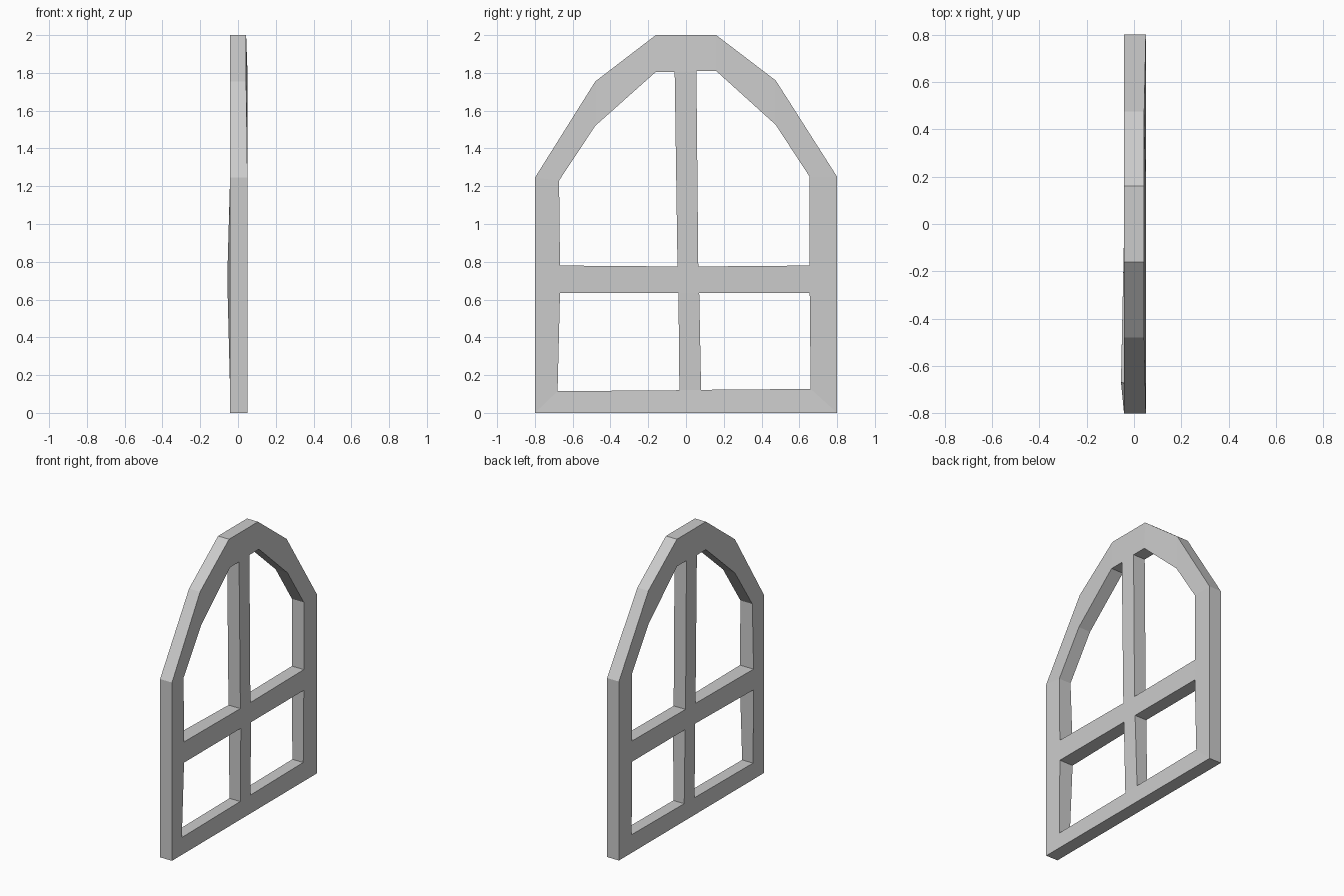
import bpy, bmesh

if "Cube" in bpy.data.objects:
    bpy.data.objects.remove(bpy.data.objects["Cube"])

# Outline and pane corners as (y, z)
P = dict(
    A=(-.8, 0), B=(.8, 0), C=(.8, 1.25), D=(.475, 1.76),
    E=(.16, 2), F=(-.16, 2), G=(-.48, 1.755), H=(-.8, 1.245),
    # lower left pane, lower right pane
    a=(-.68, .115), b=(-.035, .12), c=(-.04, .635), d=(-.667, .635),
    e=(.08, .122), f=(.66, .127), g=(.655, .635), h=(.07, .635),
    # upper left pane, upper right pane
    i=(-.667, .78), j=(-.045, .775), k=(-.06, 1.805), l=(-.16, 1.805),
    m=(-.48, 1.52), n=(-.672, 1.23), o=(.065, .775), p=(.655, .78),
    q=(.655, 1.25), r=(.475, 1.525), s=(.16, 1.81), t=(.055, 1.81))

# Members of the window, as corner loops: rail, stiles, arch, then glazing bars
LOOPS = ["ABfeba", "BCqpgf", "CDrq", "DEsr", "EFlkts", "FGml", "GHnm", "HAadin",
         "behc", "dcji", "choj", "hgpo", "jotk"]

# Small depth changes: hand-cut bulge at the left of the crossbar, sloped sill, eased arch
BACK = dict(d=-.055, i=-.055)
FRONT = dict(a=.042, b=.042, e=.042, f=.042, D=.043, E=.043, F=.043, G=.043)

bm = bmesh.new()
front = {k: bm.verts.new((FRONT.get(k, .05), *v)) for k, v in P.items()}
back = {k: bm.verts.new((BACK.get(k, -.042), *v)) for k, v in P.items()}
pairs = {(u, v) for w in LOOPS for u, v in zip(w, w[1:] + w[0])}
for w in LOOPS:
    bm.faces.new([front[k] for k in w])
    bm.faces.new([back[k] for k in reversed(w)])
# Side walls along every open border
for u, v in sorted(pairs):
    if (v, u) not in pairs:
        bm.faces.new([front[v], front[u], back[u], back[v]])
bmesh.ops.recalc_face_normals(bm, faces=bm.faces)

me = bpy.data.meshes.new("arched_window_frame")
bm.to_mesh(me)
bm.free()
ob = bpy.data.objects.new("arched_window_frame", me)
bpy.context.collection.objects.link(ob)
